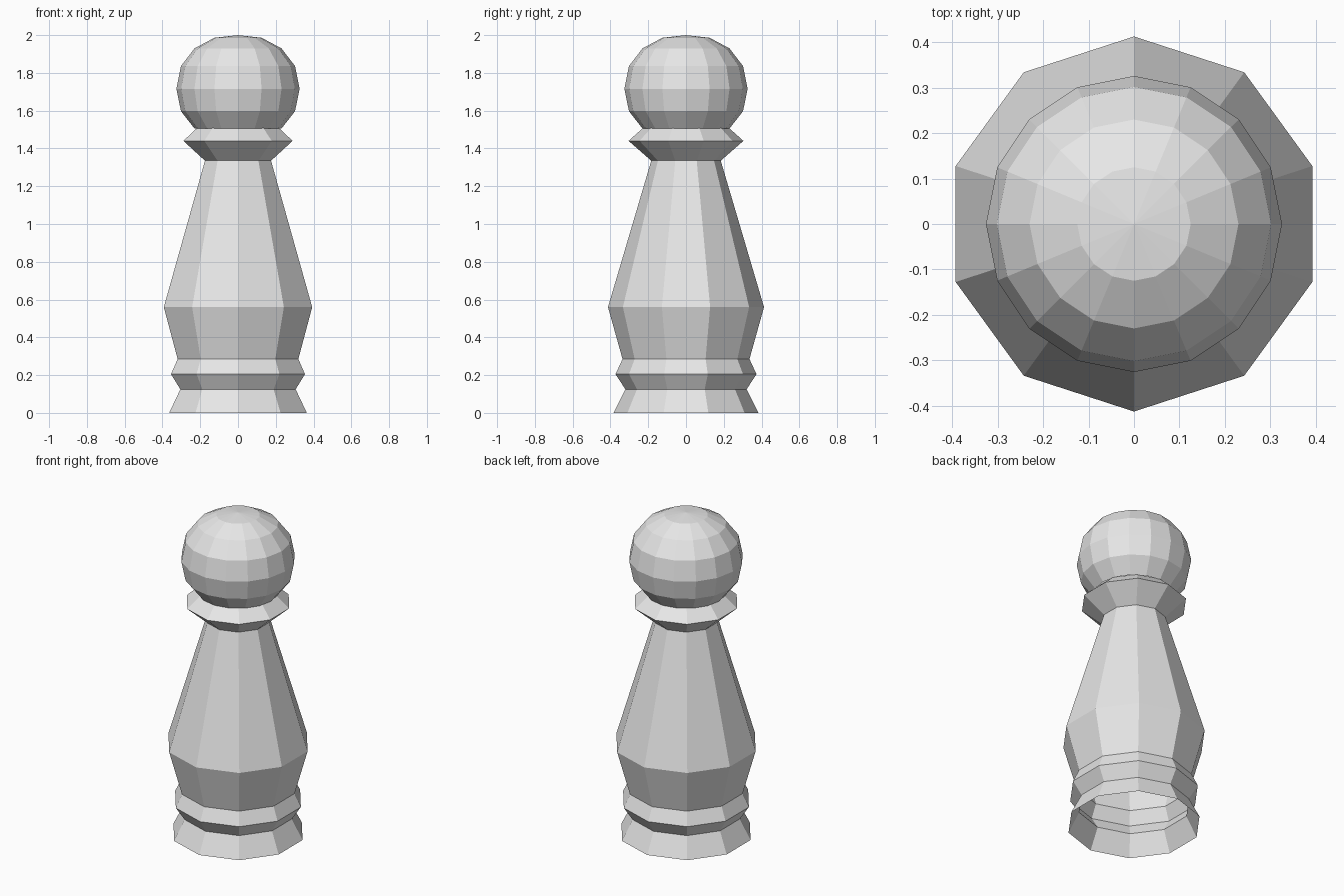
import bpy, bmesh, math

if "Cube" in bpy.data.objects:
    bpy.data.objects.remove(bpy.data.objects["Cube"])

mat = bpy.data.materials.new("light grey")
mat.diffuse_color = (0.8, 0.8, 0.8, 1)
mat.use_nodes = True
mat.node_tree.nodes["Principled BSDF"].inputs["Base Color"].default_value = mat.diffuse_color


def lathe(name, profile, sides):
    """Revolve (radius, z) points, bottom to top; radius 0 makes a pole."""
    bm = bmesh.new()
    rings = []
    for r, z in profile:
        if r == 0:
            rings.append([bm.verts.new((0, 0, z))] * sides)
        else:
            angles = [math.pi / 2 + 2 * math.pi * i / sides for i in range(sides)]
            rings.append([bm.verts.new((r * math.cos(a), r * math.sin(a), z)) for a in angles])
    for low, high in zip(rings, rings[1:]):
        for i in range(sides):
            j = (i + 1) % sides
            face = [low[i], low[j], high[j], high[i]]
            bm.faces.new(list(dict.fromkeys(face)))
    mesh = bpy.data.meshes.new(name)
    bm.to_mesh(mesh)
    bm.free()
    mesh.materials.append(mat)
    obj = bpy.data.objects.new(name, mesh)
    bpy.context.collection.objects.link(obj)
    return obj


# Ten-sided body with base mouldings and collar, open underneath
lathe("body", [(0.383, 0), (0.321, 0.125), (0.373, 0.205), (0.336, 0.285),
               (0.413, 0.56), (0.184, 1.335), (0.304, 1.44), (0.226, 1.51)], 10)

# Sixteen-sided ball head, slightly flattened at the top
lathe("head", [(0.23, 1.505), (0.302, 1.597), (0.326, 1.716), (0.302, 1.836),
               (0.23, 1.93), (0.125, 1.986), (0, 2.0)], 16)
